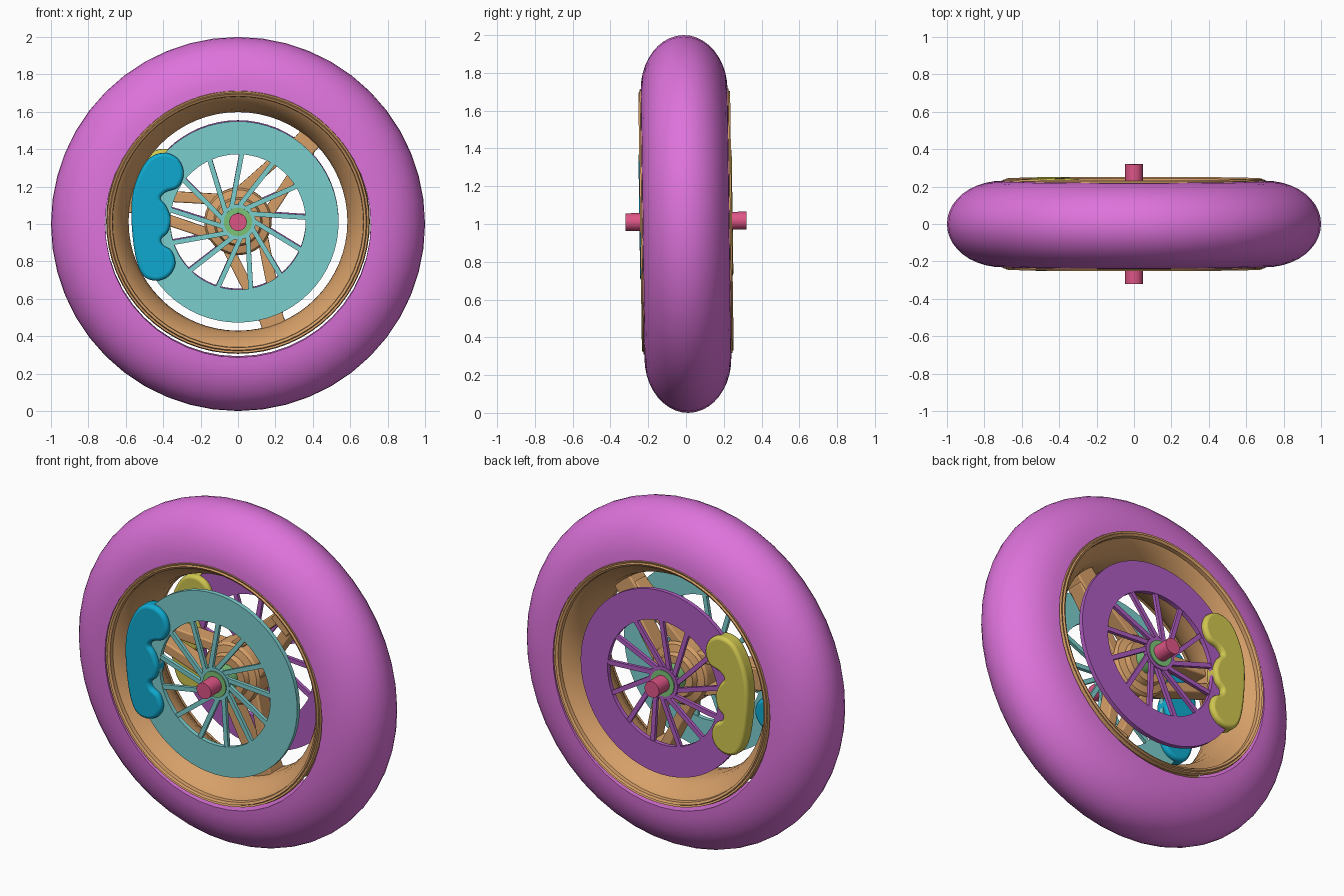
import bpy, bmesh, math
from mathutils import Matrix, Vector

cube = bpy.data.objects.get("Cube")
if cube:
    bpy.data.objects.remove(cube)

HUB_Z = 1.014
LEAN = 0.014


def material(name, *rgb):
    lin = [((c / 255 + 0.055) / 1.055) ** 2.4 for c in rgb] + [1]
    m = bpy.data.materials.new(name)
    m.use_nodes = True
    m.diffuse_color = lin
    m.node_tree.nodes["Principled BSDF"].inputs["Base Color"].default_value = lin
    return m


magenta = material("magenta rubber", 222, 115, 220)
tan = material("tan alloy", 215, 160, 105)
teal = material("teal", 124, 206, 206)
purple = material("purple", 175, 92, 192)
blue = material("blue", 15, 170, 208)
yellow = material("yellow", 208, 198, 80)
pink = material("pink", 222, 85, 135)
green = material("green", 125, 195, 120)


def finish(name, bm, mat, angle=35, bevel=0, z=HUB_Z):
    bmesh.ops.recalc_face_normals(bm, faces=bm.faces)
    mesh = bpy.data.meshes.new(name)
    bm.to_mesh(mesh)
    bm.free()
    mesh.materials.append(mat)
    ob = bpy.data.objects.new(name, mesh)
    bpy.context.collection.objects.link(ob)
    ob.location.z = z
    ob.rotation_euler.x = LEAN
    if bevel:
        mod = ob.modifiers.new("Rounded edges", "BEVEL")
        mod.width, mod.segments, mod.limit_method = bevel, 3, "ANGLE"
        mod.angle_limit = math.radians(50)
    bpy.ops.object.select_all(action="DESELECT")
    ob.select_set(True)
    bpy.context.view_layer.objects.active = ob
    bpy.ops.object.shade_smooth_by_angle(angle=math.radians(angle))
    return ob


def lathe(bm, profile, steps):
    """Revolve a closed (radius, y) profile round the y axis."""
    rings = []
    for i in range(steps):
        a = math.tau * i / steps
        rings.append([bm.verts.new((r * math.cos(a), y, r * math.sin(a))) for r, y in profile])
    n = len(profile)
    for i in range(steps):
        p, q = rings[i], rings[(i + 1) % steps]
        for j in range(n):
            k = (j + 1) % n
            bm.faces.new((p[j], p[k], q[k], q[j]))


def ring(bm, inner, outer, y0, y1, steps=64):
    lathe(bm, [(inner, y0), (outer, y0), (outer, y1), (inner, y1)], steps)


def bar(bm, start, end, width, y0, y1):
    """Straight bar between two (x, z) points."""
    a, b = Vector(start), Vector(end)
    d = b - a
    mat = (Matrix.Translation(((a.x + b.x) / 2, (y0 + y1) / 2, (a.y + b.y) / 2))
           @ Matrix.Rotation(-math.atan2(d.y, d.x), 4, "Y")
           @ Matrix.Diagonal((d.length, y1 - y0, width, 1)))
    bmesh.ops.create_cube(bm, size=1, matrix=mat)


def polar(along, side, angle):
    c, s = math.cos(angle), math.sin(angle)
    return (along * c - side * s, along * s + side * c)


# Tyre: half-elliptical section
bm = bmesh.new()
section = [(0.71 + 0.29 * math.sin(math.pi * t / 20), -0.23 * math.cos(math.pi * t / 20))
           for t in range(21)]
lathe(bm, section, 48)
finish("tyre", bm, magenta, 60, z=1.0)

# Rim: mirrored lip and barrel section
bm = bmesh.new()
inside = [(0.585, 0.05), (0.6, 0.12), (0.655, 0.2), (0.67, 0.212), (0.672, 0.235), (0.685, 0.243)]
outside = [(0.69, 0.232), (0.7, 0.236), (0.705, 0.215), (0.68, 0.19), (0.63, 0.1)]
half = inside + outside
lathe(bm, half + [(r, -y) for r, y in reversed(half)], 64)
finish("rim", bm, tan, 30)

# Wheel spokes: three converging pairs with a shared foot
bm = bmesh.new()
for i in range(3):
    a = math.radians(49 + 120 * i)
    for side in (-1, 1):
        bar(bm, polar(0.1, 0.1 * side, a), polar(0.54, 0.04 * side, a), 0.058, -0.05, 0.05)
    bar(bm, polar(0.47, 0, a), polar(0.6, 0, a), 0.13, -0.06, 0.06)
finish("wheel_spokes", bm, tan, bevel=0.008)

# Wheel hub with stepped faces
bm = bmesh.new()
half = [(0.07, 0.11), (0.12, 0.11), (0.13, 0.08), (0.17, 0.07), (0.18, 0.055)]
lathe(bm, half + [(r, -y) for r, y in reversed(half)], 48)
finish("wheel_hub", bm, tan, 25)

# Axle and hub sleeve
for name, radius, reach, mat in (("axle", 0.047, 0.32, pink), ("hub_sleeve", 0.076, 0.222, green)):
    bm = bmesh.new()
    bmesh.ops.create_cone(bm, cap_ends=True, segments=32, radius1=radius, radius2=radius,
                          depth=2 * reach, matrix=Matrix.Rotation(math.pi / 2, 4, "X"))
    finish(name, bm, mat)


# Brake discs: friction ring, swept spokes and collar
def brake_disc(name, side, mat):
    bm = bmesh.new()
    lo, hi = sorted((side * 0.19, side * 0.216))
    ring(bm, 0.362, 0.538, lo, hi)
    ring(bm, 0.07, 0.095, lo, hi, 32)
    count = 13
    for i in range(count):
        a = math.radians(86) + math.tau * i / count
        bar(bm, polar(0.07, 0.04, a), polar(0.37, 0.005, a), 0.026, lo + 0.003, hi - 0.003)
    finish(name, bm, mat)


brake_disc("front_brake_disc", -1, teal)
brake_disc("back_brake_disc", 1, purple)

# Brake calipers: lobed outline, extruded and rounded
OUTLINE = [(-.57, 1.03), (-.562, 1.17), (-.52, 1.29), (-.46, 1.365), (-.38, 1.382), (-.315, 1.345),
           (-.29, 1.27), (-.32, 1.2), (-.385, 1.175), (-.415, 1.14), (-.385, 1.1), (-.36, 1.03),
           (-.375, .96), (-.41, .925), (-.4, .89), (-.355, .86), (-.335, .79), (-.37, .725),
           (-.44, .7), (-.51, .73), (-.55, .84)]


def smooth_loop(points, cuts=4):
    """Closed Catmull-Rom curve through the points."""
    pts = [Vector(p) for p in points]
    n = len(pts)
    out = []
    for i in range(n):
        a, b, c, d = (pts[(i + k) % n] for k in (-1, 0, 1, 2))
        for s in range(cuts):
            t = s / cuts
            out.append(b + (c - a) * (t / 2) + (2 * a - 5 * b + 4 * c - d) * (t * t / 2)
                       + (3 * b - a - 3 * c + d) * (t ** 3 / 2))
    return out


def caliper(name, side, lift, mat):
    bm = bmesh.new()
    verts = [bm.verts.new((p.x, side * 0.16, p.y - HUB_Z + lift)) for p in smooth_loop(OUTLINE)]
    face = bm.faces.new(verts)
    new = bmesh.ops.extrude_face_region(bm, geom=[face])["geom"]
    for v in new:
        if isinstance(v, bmesh.types.BMVert):
            v.co.y = side * 0.247
    finish(name, bm, mat, 40, bevel=0.018)


caliper("front_caliper", -1, 0, blue)
caliper("back_caliper", 1, 0.016, yellow)
